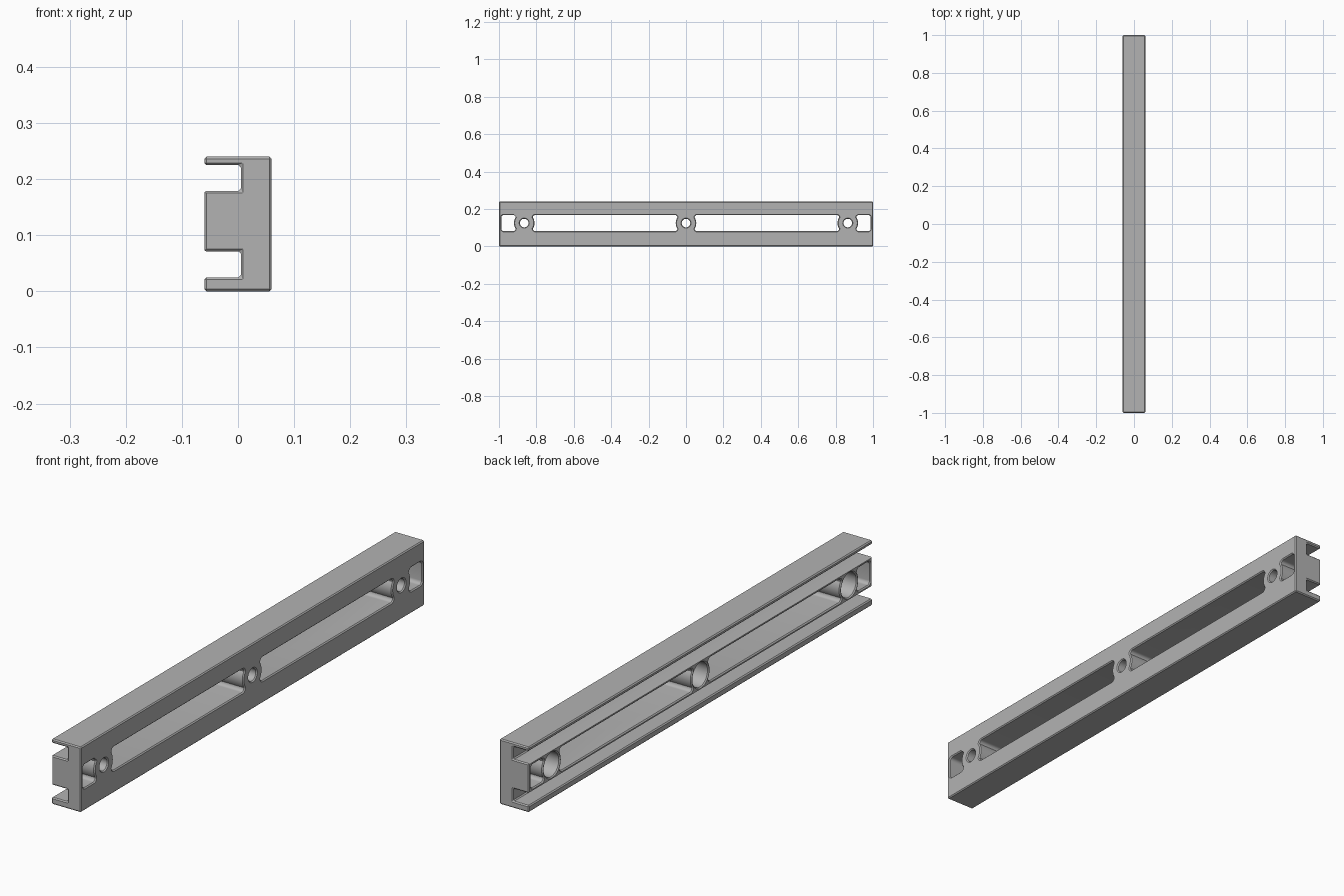
import bpy
import bmesh
from math import sin, cos, asin, pi, radians

cube = bpy.data.objects.get("Cube")
if cube:
    bpy.data.objects.remove(cube)

grey = bpy.data.materials.new("plain grey")
grey.use_nodes = True
colour = (0.45, 0.45, 0.45, 1)
grey.diffuse_color = colour
grey.node_tree.nodes["Principled BSDF"].inputs["Base Color"].default_value = colour

MID_Z = 0.125      # height of the central rib and all openings
HOLES = (-0.865, 0, 0.865)
SLOT_HALF = 0.043
CORNER = 0.013
WALL = 0.055       # radius of the wall left around each bolt hole


def prism(name, outline, axis, start, end):
    """Extrude a 2D outline along x (outline in y, z) or y (outline in x, z)."""
    bm = bmesh.new()
    place = (lambda p: (start, p[0], p[1])) if axis == "x" else (lambda p: (p[0], start, p[1]))
    face = bm.faces.new([bm.verts.new(place(p)) for p in outline])
    grown = bmesh.ops.extrude_face_region(bm, geom=[face])
    moved = [v for v in grown["geom"] if isinstance(v, bmesh.types.BMVert)]
    shift = (end - start, 0, 0) if axis == "x" else (0, end - start, 0)
    bmesh.ops.translate(bm, verts=moved, vec=shift)
    bmesh.ops.recalc_face_normals(bm, faces=bm.faces)
    mesh = bpy.data.meshes.new(name)
    bm.to_mesh(mesh)
    bm.free()
    obj = bpy.data.objects.new(name, mesh)
    bpy.context.collection.objects.link(obj)
    mesh.materials.append(grey)
    return obj


def arc(y, z, r, a, b, n):
    return [(y + r * cos(a + (b - a) * i / n), z + r * sin(a + (b - a) * i / n))
            for i in range(n + 1)]


def circle(y, r):
    return arc(y, MID_Z, r, 0, 2 * pi, 40)[:-1]


def curved_end(y, side):
    """Slot end that wraps a bolt hole at y; side is the way the slot lies."""
    rise = SLOT_HALF - CORNER
    half = asin(rise / WALL)
    dy = WALL * cos(half) + CORNER
    pts = arc(dy, -rise, CORNER, -pi / 2, -pi, 6)
    pts += arc(0, 0, WALL, -half, half, 10)[1:-1]
    pts += arc(dy, rise, CORNER, pi, pi / 2, 6)
    return [(y + side * p, MID_Z + q) for p, q in pts]


def straight_end(y, side):
    rise = SLOT_HALF - CORNER
    pts = arc(CORNER, -rise, CORNER, -pi / 2, -pi, 6) + arc(CORNER, rise, CORNER, pi, pi / 2, 6)
    return [(y + side * p, MID_Z + q) for p, q in pts]


# Rail body: E-shaped section with two grooves open to the right
section = [(-0.06, 0), (0.06, 0), (0.06, 0.24), (-0.06, 0.24),
           (-0.06, 0.225), (0.005, 0.225), (0.005, 0.179), (-0.06, 0.179),
           (-0.06, 0.071), (0.005, 0.071), (0.005, 0.025), (-0.06, 0.025)]
rail = prism("slotted_rail", section, "y", -1, 1)

# Cutters: through holes with counterbores, long slots and end windows
cutters = []
for y in HOLES:
    cutters.append(prism("bolt_hole_cutter", circle(y, 0.023), "x", -0.1, 0.1))
    cutters.append(prism("counterbore_cutter", circle(y, 0.045), "x", -0.1, 0.02))
for a, b in zip(HOLES, HOLES[1:]):
    outline = curved_end(a, 1) + curved_end(b, -1)[::-1]
    cutters.append(prism("long_slot_cutter", outline, "x", -0.1, 0.1))
for s in (-1, 1):
    outline = curved_end(HOLES[2] * s, s) + straight_end(0.987 * s, -s)[::-1]
    cutters.append(prism("end_window_cutter", outline, "x", -0.1, 0.1))

for cutter in cutters:
    cutter.hide_render = True
    cutter.hide_set(True)
    cut = rail.modifiers.new(cutter.name, "BOOLEAN")
    cut.operation = "DIFFERENCE"
    cut.solver = "EXACT"
    cut.object = cutter

# Small chamfer on every sharp edge
chamfer = rail.modifiers.new("chamfer", "BEVEL")
chamfer.width = 0.004
chamfer.segments = 1
chamfer.limit_method = "ANGLE"
chamfer.angle_limit = radians(50)
chamfer.use_clamp_overlap = False

# Bake the modifiers, drop the cutters and smooth the curved walls
bpy.context.view_layer.update()
baked = bpy.data.meshes.new_from_object(rail.evaluated_get(bpy.context.evaluated_depsgraph_get()))
rail.modifiers.clear()
rail.data = baked
for cutter in cutters:
    bpy.data.objects.remove(cutter)
bpy.ops.object.select_all(action="DESELECT")
rail.select_set(True)
bpy.context.view_layer.objects.active = rail
bpy.ops.object.shade_smooth_by_angle(angle=radians(30))
